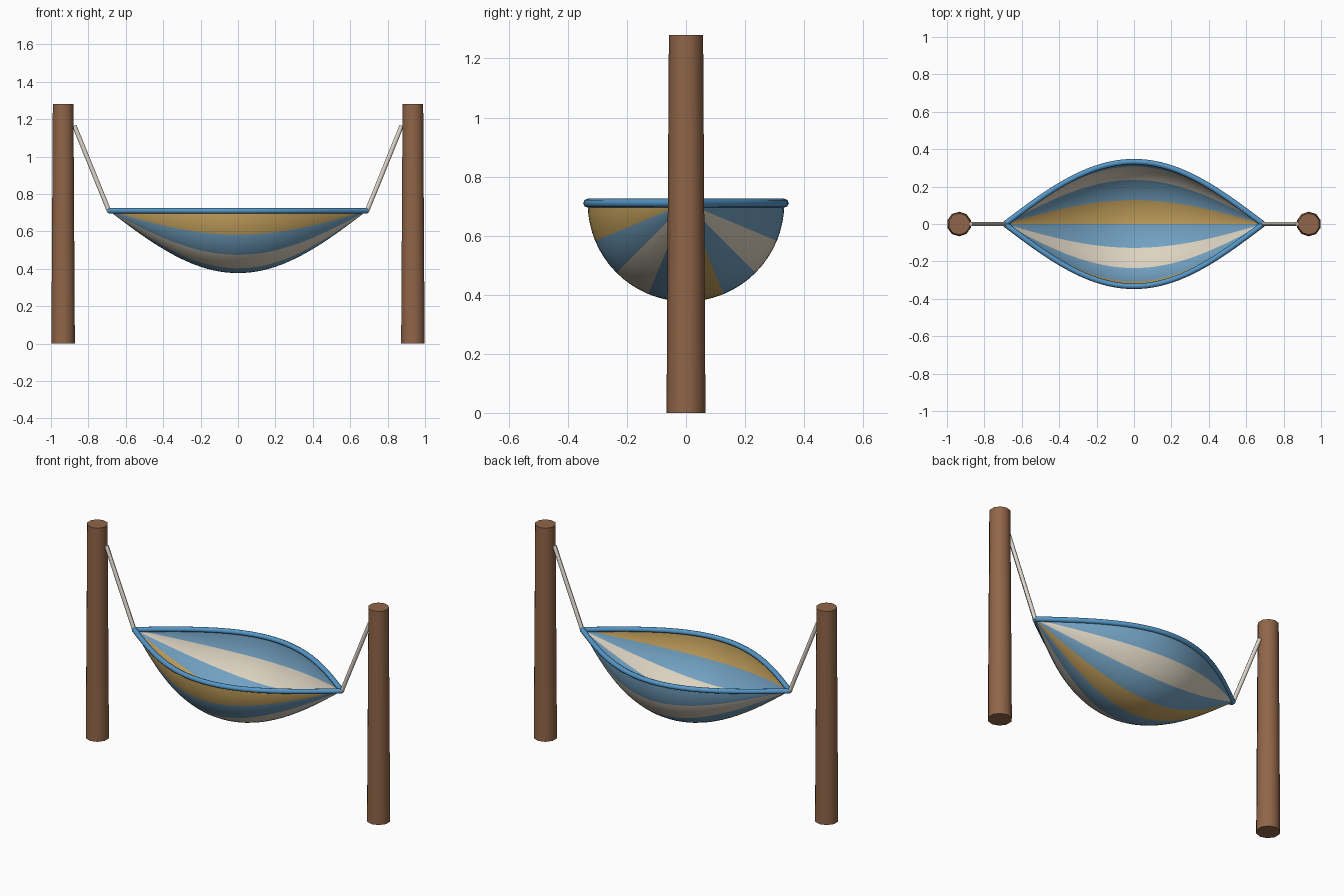
import bpy, bmesh
from math import sin, cos, pi
from mathutils import Vector

if "Cube" in bpy.data.objects:
    bpy.data.objects.remove(bpy.data.objects["Cube"])

HALF, SAG, RIM_Z = 0.69, 0.333, 0.71


def material(name, rgb):
    m = bpy.data.materials.new(name)
    m.diffuse_color = (*rgb, 1)
    m.use_nodes = True
    m.node_tree.nodes["Principled BSDF"].inputs["Base Color"].default_value = m.diffuse_color
    return m


wood = material("wood", (0.28, 0.13, 0.065))
rope = material("rope", (0.75, 0.70, 0.62))
edge_blue = material("edge_blue", (0.09, 0.31, 0.58))
blue = material("cloth_blue", (0.17, 0.36, 0.54))
gold = material("cloth_gold", (0.56, 0.36, 0.11))
cream = material("cloth_cream", (0.72, 0.65, 0.53))


def smooth(obj, angle=pi / 4):
    bpy.ops.object.select_all(action='DESELECT')
    obj.select_set(True)
    bpy.context.view_layer.objects.active = obj
    bpy.ops.object.shade_smooth_by_angle(angle=angle)


def cylinder(name, a, b, r1, r2, sides, mat):
    a, b = Vector(a), Vector(b)
    d = b - a
    bpy.ops.mesh.primitive_cone_add(vertices=sides, radius1=r1, radius2=r2, depth=d.length,
                                    location=(a + b) / 2,
                                    rotation=d.to_track_quat('Z', 'Y').to_euler())
    o = bpy.context.object
    o.name = name
    o.data.materials.append(mat)
    smooth(o)


def half_width(x):
    return SAG * sin(pi * (x + HALF) / (2 * HALF))


# Posts and hanging ropes
for side, s in (("left", -1), ("right", 1)):
    cylinder(side + "_post", (s * 0.935, 0, 0), (s * 0.935, 0, 1.28), 0.066, 0.058, 10, wood)
    cylinder(side + "_rope", (s * 0.69, 0, 0.71), (s * 0.875, 0, 1.165), 0.012, 0.012, 8, rope)

# Striped cloth: half-circle sections that shrink to a point at both ends
NX, NA = 40, 32
bm = bmesh.new()
rows = []
for i in range(NX + 1):
    x = -HALF + 2 * HALF * i / NX
    r = half_width(x)
    rows.append([bm.verts.new((x, -r * cos(pi * j / NA), RIM_Z - r * sin(pi * j / NA)))
                 for j in range(NA + 1)])
for a, b in zip(rows, rows[1:]):
    for j in range(NA):
        f = bm.faces.new((a[j], a[j + 1], b[j + 1], b[j]))
        f.material_index = (1, 0, 2, 0)[(j // 4) % 4]
bmesh.ops.remove_doubles(bm, verts=bm.verts, dist=1e-5)
bmesh.ops.reverse_faces(bm, faces=[f for f in bm.faces if f.normal.z > 0])
mesh = bpy.data.meshes.new("hammock_cloth")
bm.to_mesh(mesh)
bm.free()
for m in (blue, gold, cream):
    mesh.materials.append(m)
cloth = bpy.data.objects.new("hammock_cloth", mesh)
bpy.context.collection.objects.link(cloth)
smooth(cloth, pi)

# Rolled edge along each side of the cloth
for name, s in (("front_edge", -1), ("back_edge", 1)):
    curve = bpy.data.curves.new(name, 'CURVE')
    curve.dimensions = '3D'
    curve.bevel_depth = 0.015
    curve.bevel_resolution = 2
    curve.use_fill_caps = True
    sp = curve.splines.new('POLY')
    sp.points.add(NX)
    for i, p in enumerate(sp.points):
        x = -HALF + 2 * HALF * i / NX
        p.co = (x, s * half_width(x), RIM_Z, 1)
    sp.use_smooth = True
    curve.materials.append(edge_blue)
    bpy.context.collection.objects.link(bpy.data.objects.new(name, curve))
